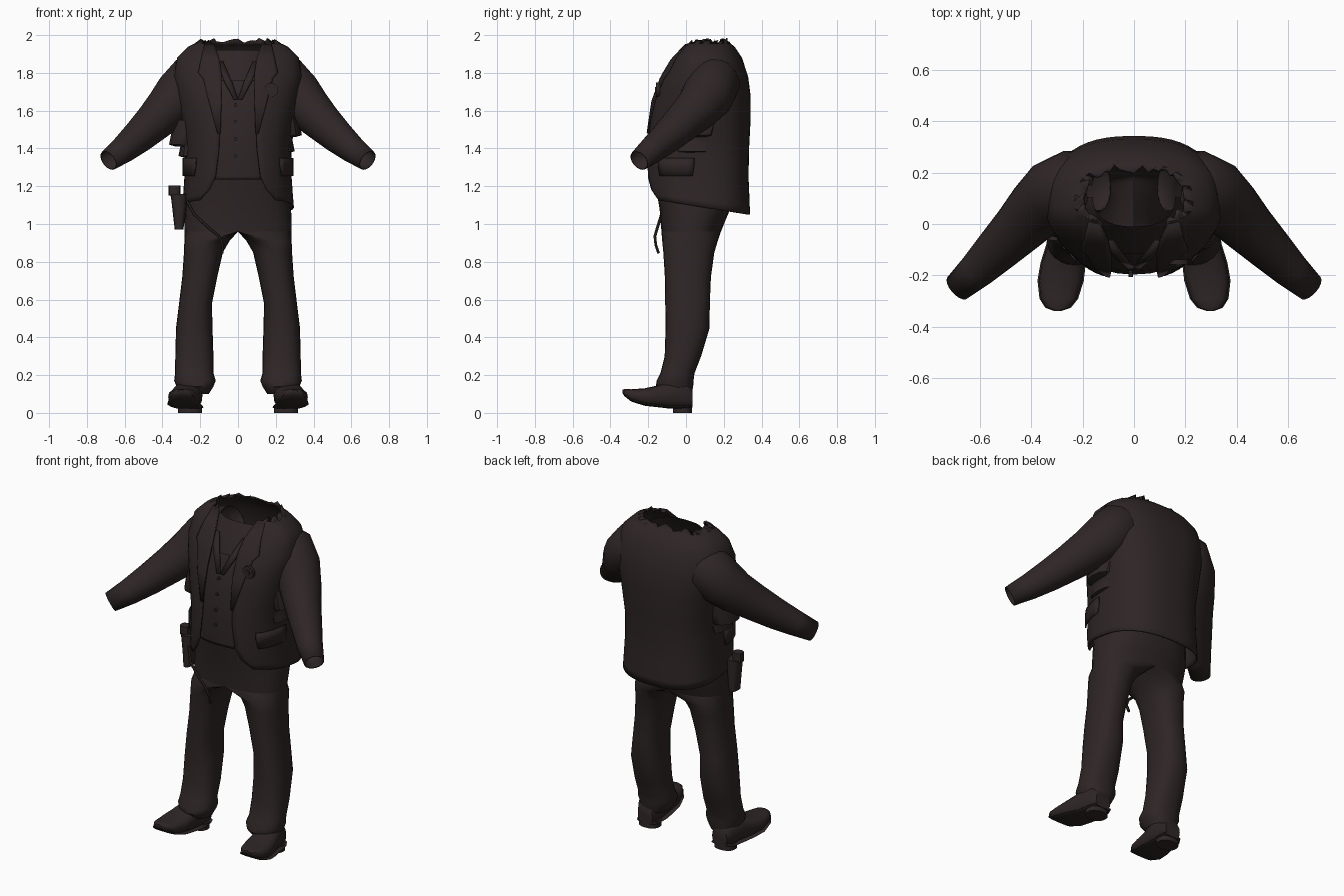
import bpy, bmesh, math, random
from mathutils import Vector

random.seed(4)
cube = bpy.data.objects.get("Cube")
if cube:
    bpy.data.objects.remove(cube)

cloth = bpy.data.materials.new("dark brown cloth")
COLOR = (0.028, 0.019, 0.019, 1)
cloth.diffuse_color = COLOR
cloth.use_nodes = True
cloth.node_tree.nodes["Principled BSDF"].inputs["Base Color"].default_value = COLOR
SIDES = ((1, "left"), (-1, "right"))


def loft(name, rings, closed=True, caps=False, thick=0, angle=40):
    """Skin a list of equal-length point rings."""
    bm = bmesh.new()
    rows = [[bm.verts.new(p) for p in r] for r in rings]
    n = len(rows[0])
    for a, b in zip(rows, rows[1:]):
        for i in range(n if closed else n - 1):
            j = (i + 1) % n
            bm.faces.new((a[i], a[j], b[j], b[i]))
    if caps:
        bm.faces.new(rows[0])
        bm.faces.new(rows[-1])
    bmesh.ops.recalc_face_normals(bm, faces=bm.faces)
    mesh = bpy.data.meshes.new(name)
    bm.to_mesh(mesh)
    bm.free()
    mesh.materials.append(cloth)
    ob = bpy.data.objects.new(name, mesh)
    bpy.context.collection.objects.link(ob)
    bpy.ops.object.select_all(action='DESELECT')
    bpy.context.view_layer.objects.active = ob
    ob.select_set(True)
    bpy.ops.object.shade_smooth_by_angle(angle=math.radians(angle))
    if thick:
        mod = ob.modifiers.new("thickness", 'SOLIDIFY')
        mod.thickness = thick
        mod.offset = 0
    return ob


def spow(v, e):
    return math.copysign(abs(v) ** e, v)


def flat_ring(z, x0, x1, y0, y1, n=24, e=0.85):
    """Horizontal rounded ring inside the given bounds."""
    cx, cy, rx, ry = (x0 + x1) / 2, (y0 + y1) / 2, (x1 - x0) / 2, (y1 - y0) / 2
    return [(cx + rx * spow(math.cos(math.tau * i / n), e),
             cy + ry * spow(math.sin(math.tau * i / n), e), z) for i in range(n)]


def front_arc(z, w, y0, y1):
    ring = flat_ring(z, -w, w, y0, y1, 32)
    return ring[16:] + ring[:1]


def tube(name, path, radii, n=18, caps=False, thick=0):
    pts = [Vector(p) for p in path]
    rings = []
    for i, p in enumerate(pts):
        d = (pts[min(i + 1, len(pts) - 1)] - pts[max(i - 1, 0)]).normalized()
        u = d.cross(Vector((0, 1, 0))).normalized()
        v = d.cross(u)
        rings.append([p + radii[i] * (u * math.cos(math.tau * k / n) + v * math.sin(math.tau * k / n))
                      for k in range(n)])
    return loft(name, rings, caps=caps, thick=thick)


# Jacket profile rows: height, half width, front y, back y, half opening
JACKET = [(1.11, .292, -.19, .335, .20), (1.17, .286, -.205, .332, .15),
          (1.25, .28, -.212, .327, .118), (1.40, .278, -.21, .33, .10),
          (1.55, .30, -.195, .338, .095), (1.68, .325, -.168, .338, .09),
          (1.78, .338, -.125, .325, .09), (1.88, .318, -.065, .292, .10),
          (1.935, .262, -.02, .255, .12), (1.968, .195, .02, .215, .13)]
CY, E = .08, .8


def jacket_row(z):
    z = min(max(z, JACKET[0][0]), JACKET[-1][0])
    for a, b in zip(JACKET, JACKET[1:]):
        if z <= b[0]:
            t = (z - a[0]) / (b[0] - a[0])
            return [p + (q - p) * t for p, q in zip(a, b)]


def jacket_point(z, theta, push=0):
    """Point on the jacket; theta runs from front centre to the back."""
    _, w, yf, yb, _ = jacket_row(z)
    c = math.cos(theta)
    depth = (CY - yf if c > 0 else yb - CY) + push
    y = CY - depth * spow(c, E)
    drop = max(0, 1.25 - z) / .14 * (.085 * (y + .2) / .53 - .025)
    return ((w + push) * spow(math.sin(theta), E), y, z - drop)


def theta_at(z, x):
    return math.asin(min(1, x / jacket_row(z)[1]) ** (1 / E))


# Jacket body, open at the front with a ragged neckline
levels = []
for a, b in zip(JACKET, JACKET[1:]):
    levels += [a[0], (a[0] + b[0]) / 2]
levels.append(JACKET[-1][0])
rings = []
for z in levels:
    t0 = theta_at(z, jacket_row(z)[4])
    ring = [jacket_point(z, t0 + (math.tau - 2 * t0) * i / 48) for i in range(49)]
    if z == levels[-1]:
        ring = [(x, y + random.uniform(-.02, .02), zz + random.uniform(-.025, .012) + .1 * (y - .1))
                for x, y, zz in ring]
    rings.append(ring)
loft("jacket_body", rings, closed=False, thick=.008)


def patch(name, side, rows, by_angle=False, push=.009, steps=6):
    """Thin cloth plate lying on the jacket."""
    grid = []
    for z, a, b in rows:
        if not by_angle:
            a, b = theta_at(z, a), theta_at(z, b)
        pts = [jacket_point(z, a + (b - a) * i / steps, push) for i in range(steps + 1)]
        grid.append([(side * x, y, zz) for x, y, zz in pts])
    return loft(name, grid, closed=False, thick=.008)


for side, label in SIDES:
    # Lapels and pockets
    patch(label + "_lapel", side, [(1.95, .125, .17), (1.87, .095, .19), (1.80, .085, .205),
                                   (1.77, .085, .18), (1.65, .085, .15), (1.48, .09, .105)])
    patch(label + "_pocket_flap", side, [(1.35, .8, 1.5), (1.31, .8, 1.5), (1.255, .85, 1.48)], True, .012)

    # Bunched cloth folds below the armpit
    folds = ((1.47, .338), (1.385, .30)) if side > 0 else ((1.42, .365), (1.36, .315))
    for k, (z, out) in enumerate(folds):
        loft(f"{label}_side_fold_{k}",
             [flat_ring(h, *sorted((side * .2, side * x)), y0, y1, 12) for h, x, y0, y1 in (
                 (z - .01, out - .035, -.04, .12), (z, out, -.05, .14),
                 (z + .06, out - .012, -.06, .16), (z + .13, out - .03, -.06, .17))], caps=True)

    # Sleeve with an open cuff
    path = [(.14, .15, 1.81), (.24, .145, 1.755), (.31, .115, 1.68), (.38, .055, 1.605), (.45, -.02, 1.535),
            (.53, -.10, 1.46), (.61, -.18, 1.392), (.685, -.247, 1.337)]
    tube(label + "_sleeve", [(side * x, y, z) for x, y, z in path],
         [.10, .14, .135, .116, .10, .085, .069, .054], thick=.006)

    # Trouser leg, its top row sharing half of the seat's lower edge
    legs = [(.91, .045, .284, -.126, .168), (.85, .08, .286, -.12, .15),
            (.72, .11, .295, -.112, .132), (.58, .138, .312, -.11, .126), (.45, .135, .328, -.108, .125),
            (.30, .13, .332, -.113, .08), (.21, .13, .333, -.135, .045), (.17, .118, .338, -.155, .04),
            (.14, .13, .325, -.16, .038), (.10, .155, .32, -.13, .03)]
    top = [(max(0, x), y, z) for x, y, z in flat_ring(.96, -.283, .283, -.13, .185)]
    loft(label + "_trouser_leg",
         [[(side * x, y, z) for x, y, z in r] for r in [top] + [flat_ring(*r) for r in legs]])

    # Shoe: cross sections from heel to upturned toe (y, centre x, half width, bottom, top)
    shoe = [(.035, .25, .05, .028, .12), (0, .255, .066, .022, .17), (-.08, .262, .074, .022, .17),
            (-.15, .275, .083, .03, .145), (-.22, .285, .085, .038, .13), (-.29, .292, .07, .06, .125),
            (-.325, .295, .045, .088, .127), (-.337, .296, .012, .105, .122)]

    def shoe_rings(grow, height):
        out = []
        for y, cx, hw, lo, hi in shoe:
            upper = lo + height if height else hi
            mid, half = (lo + upper) / 2, (upper - lo) / 2
            out.append([(side * (cx + (hw + grow) * spow(math.cos(math.tau * i / 16), .75)), y,
                         mid + half * spow(math.sin(math.tau * i / 16), .75)) for i in range(16)])
        return out

    loft(label + "_shoe", shoe_rings(0, 0), caps=True)
    loft(label + "_sole", shoe_rings(.005, .016), caps=True)
    loft(label + "_heel", [flat_ring(z, *sorted((side * .19, side * .318)), -.07, .033) for z in (0, .04)],
         caps=True)

# Trouser seat
loft("trouser_seat", [flat_ring(z, -w, w, a, b) for z, w, a, b in (
    (1.26, .25, -.17, .25), (1.18, .268, -.157, .25), (1.08, .281, -.14, .235),
    (1.01, .284, -.134, .205), (.96, .283, -.13, .185))])

# Waistcoat, shirt and belt
loft("waistcoat", [front_arc(*r) for r in (
    (1.25, .245, -.192, .26), (1.40, .25, -.196, .28), (1.55, .255, -.182, .29),
    (1.68, .26, -.152, .29), (1.76, .25, -.115, .28))], closed=False)
loft("shirt", [front_arc(*r) for r in (
    (1.66, .23, -.14, .27), (1.74, .23, -.108, .27), (1.84, .21, -.06, .255), (1.92, .16, -.01, .22))],
    closed=False)
loft("belt", [front_arc(z, .258, -.185, .26) for z in (1.235, 1.275)], closed=False, thick=.01)
for side, label in SIDES:
    edge = [(1.66, 0, .022, -.168), (1.76, .035, .075, -.125), (1.86, .08, .115, -.065)]
    loft(label + "_waistcoat_edge", [[(side * a, y, z), (side * b, y - .004, z)] for z, a, b, y in edge],
         closed=False, thick=.009)


def disc(name, x, y, z, r, n=10):
    loft(name, [[(x + r * math.cos(math.tau * i / n), yy, z + r * math.sin(math.tau * i / n))
                 for i in range(n)] for yy in (y, y + .02)], caps=True)


for k in range(4):
    z = 1.36 + .09 * k
    disc(f"waistcoat_button_{k}", -.012, -.205 + max(0, z - 1.45) * .16, z, .009)
disc("round_badge", .175, -.158, 1.71, .038, 12)
disc("badge_centre", .175, -.164, 1.71, .016)

# Holster on the right hip, with a hanging cord
loft("holster", [flat_ring(z, a, b, -.065, .02, 12) for z, a, b in (
    (.97, -.335, -.29), (1.03, -.342, -.28), (1.12, -.352, -.27), (1.16, -.358, -.265))], caps=True)
loft("holster_grip", [flat_ring(z, -.367, -.305, -.05, .005, 10) for z in (1.15, 1.205)], caps=True)
tube("hanging_cord", [(-.27, -.09, 1.12), (-.23, -.13, 1.05), (-.16, -.15, .985), (-.10, -.165, .935),
                      (-.08, -.16, .89), (-.085, -.145, .845)], [.008] * 6, n=6, caps=True)
